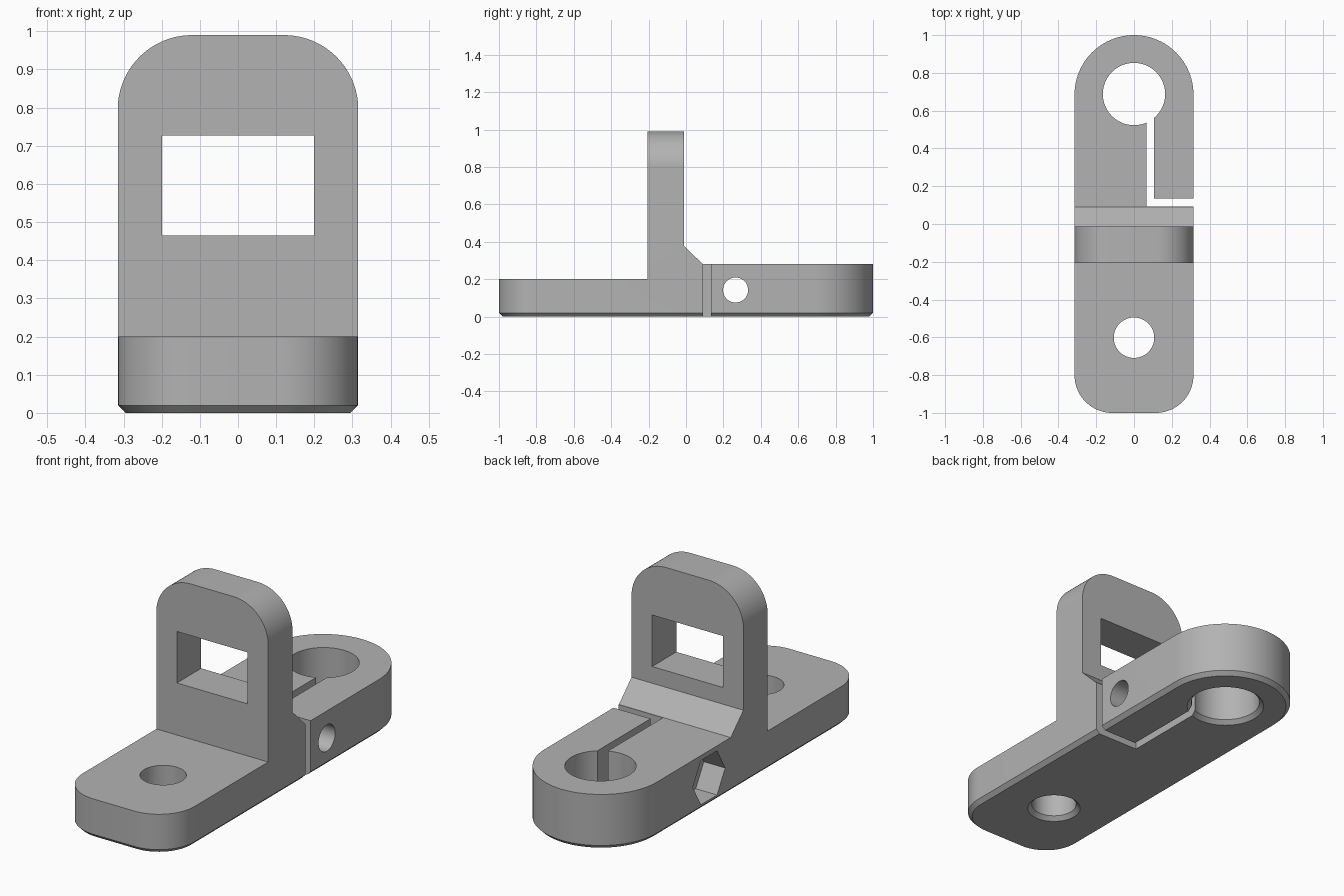
import bpy, bmesh, math

if "Cube" in bpy.data.objects:
    bpy.data.objects.remove(bpy.data.objects["Cube"])

W = 0.315          # half width of the bracket
grey = bpy.data.materials.new("grey")
grey.diffuse_color = (0.45, 0.45, 0.45, 1)
grey.use_nodes = True
grey.node_tree.nodes["Principled BSDF"].inputs["Base Color"].default_value = grey.diffuse_color


def loft(name, rings):
    """Closed solid through rings of 3D points with equal counts."""
    bm = bmesh.new()
    loops = [[bm.verts.new(p) for p in ring] for ring in rings]
    n = len(loops[0])
    bm.faces.new(loops[0][::-1])
    bm.faces.new(loops[-1])
    for a, b in zip(loops, loops[1:]):
        for i in range(n):
            j = (i + 1) % n
            bm.faces.new((a[i], a[j], b[j], b[i]))
    bmesh.ops.recalc_face_normals(bm, faces=bm.faces)
    me = bpy.data.meshes.new(name)
    bm.to_mesh(me)
    bm.free()
    ob = bpy.data.objects.new(name, me)
    bpy.context.collection.objects.link(ob)
    me.materials.append(grey)
    return ob


def arc(cx, cy, r, a0, a1, n):
    return [(cx + r * math.cos(math.radians(a0 + (a1 - a0) * i / n)),
             cy + r * math.sin(math.radians(a0 + (a1 - a0) * i / n)))
            for i in range(n + 1)]


def circle(cx, cy, r, n=64):
    return arc(cx, cy, r, 0, 360 - 360 / n, n - 1)


def along_x(pts, x):
    return [(x, a, b) for a, b in pts]


def along_y(pts, y):
    return [(a, y, b) for a, b in pts]


def along_z(pts, z):
    return [(a, b, z) for a, b in pts]


def boolean(target, tool, operation):
    mod = target.modifiers.new(operation.lower(), 'BOOLEAN')
    mod.operation = operation
    mod.solver = 'EXACT'
    mod.object = tool
    bpy.context.view_layer.objects.active = target
    bpy.ops.object.modifier_apply(modifier=mod.name)
    bpy.data.objects.remove(tool, do_unlink=True)


def plan(inset):
    """Plan outline: rounded front corners and a half-round back end."""
    r = 0.2 - inset
    return (arc(0, 1 - W, W - inset, 0, 180, 48)
            + arc(-W + 0.2, -0.8, r, 180, 270, 20)
            + arc(W - 0.2, -0.8, r, 270, 360, 20))


# Plan shape with chamfered underside
bracket = loft("clamp_bracket", [along_z(plan(0.02), 0), along_z(plan(0), 0.02),
                                 along_z(plan(0), 1.2)])

# Side profile: front foot, upright plate, gusset, thicker clamp end
side = [(-1.1, -0.1), (1.1, -0.1), (1.1, 0.28), (0.09, 0.28), (-0.012, 0.38),
        (-0.012, 1.1), (-0.207, 1.1), (-0.207, 0.2), (-1.1, 0.2)]
boolean(bracket, loft("side_shape", [along_x(side, -0.6), along_x(side, 0.6)]),
        'INTERSECT')

# Rounded top of the upright plate
E = W + 0.0003
R = 0.195
front = ([(-E, -0.1), (E, -0.1)] + arc(E - R, 0.99 - R, R, 0, 90, 24)
         + arc(R - E, 0.99 - R, R, 90, 180, 24))
boolean(bracket, loft("front_shape", [along_y(front, -1.2), along_y(front, 1.2)]),
        'INTERSECT')

# Window in the upright plate
window = [(-0.199, 0.465), (0.199, 0.465), (0.199, 0.727), (-0.199, 0.727)]
boolean(bracket, loft("window_cut", [along_y(window, -0.4), along_y(window, 0.2)]),
        'DIFFERENCE')

# Mounting hole and clamp hole, chamfered underneath
for y, r in ((-0.602, 0.107), (0.688, 0.165)):
    rings = [along_z(circle(0, y, r + d), z)
             for d, z in ((0.04, -0.02), (0, 0.02), (0, 1.3))]
    boolean(bracket, loft("hole_cut", rings), 'DIFFERENCE')

# L-shaped slot that frees the clamp arm
slot = [(0.065, 0.092), (0.5, 0.092), (0.5, 0.134), (0.106, 0.134),
        (0.106, 0.65), (0.065, 0.65)]
boolean(bracket, loft("slot_cut", [along_z(slot, -0.1), along_z(slot, 0.5)]),
        'DIFFERENCE')

# Cross bolt hole and hexagonal nut pocket
bolt = circle(0.265, 0.142, 0.067, 40)
boolean(bracket, loft("bolt_cut", [along_x(bolt, -0.5), along_x(bolt, 0.5)]),
        'DIFFERENCE')
nut = circle(0.265, 0.142, 0.13, 6)
boolean(bracket, loft("nut_cut", [along_x(nut, -0.5), along_x(nut, -0.195)]),
        'DIFFERENCE')

bpy.ops.object.select_all(action='DESELECT')
bracket.select_set(True)
bpy.context.view_layer.objects.active = bracket
bpy.ops.object.shade_smooth_by_angle(angle=math.radians(30))
